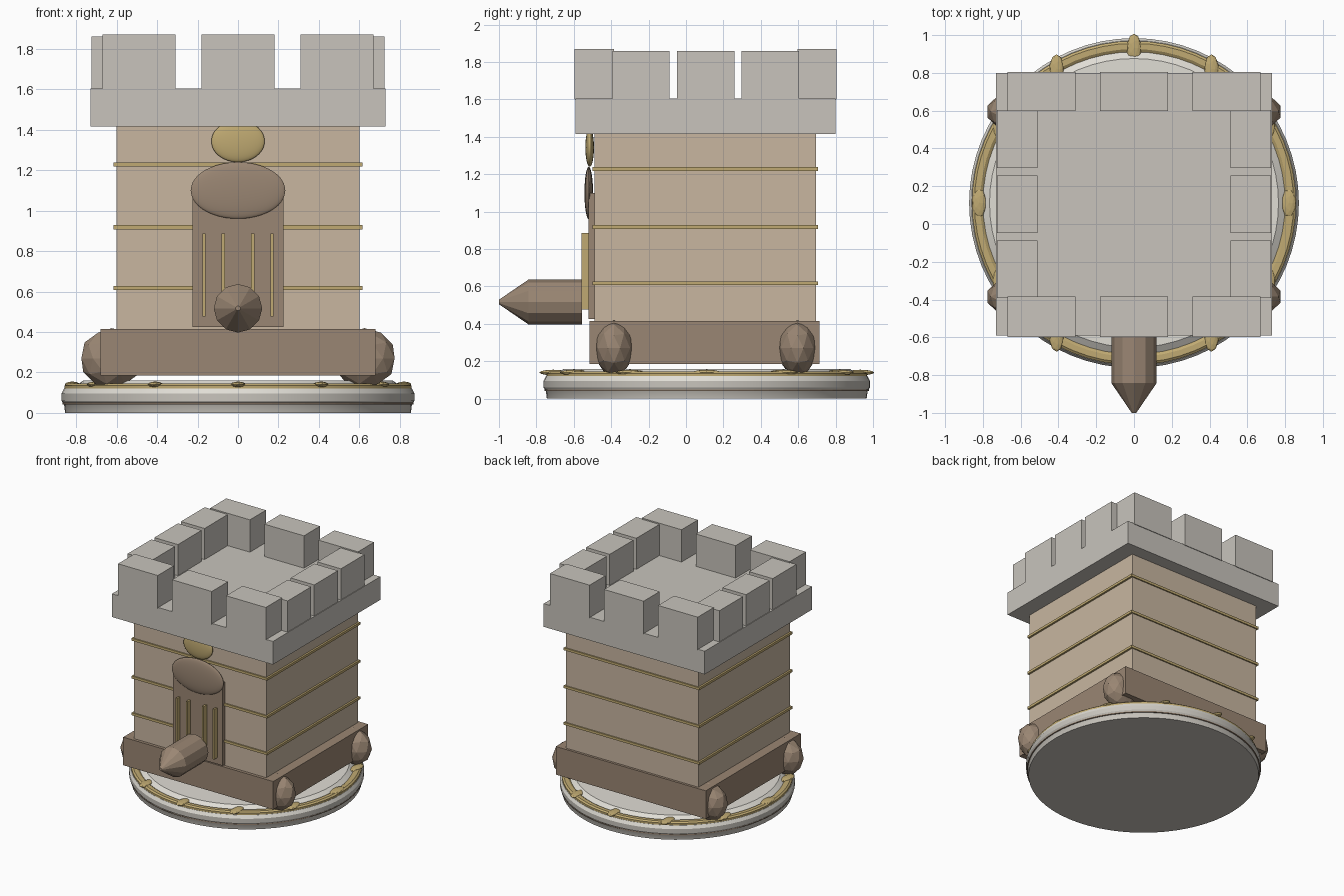
import bpy, bmesh, math
from mathutils import Matrix, Vector

if "Cube" in bpy.data.objects:
    bpy.data.objects.remove(bpy.data.objects["Cube"])

CY = 0.105  # shared centre line of base and tower in y


def material(name, rgb):
    m = bpy.data.materials.new(name)
    lin = [((c / 255 + 0.055) / 1.055) ** 2.4 for c in rgb]
    m.diffuse_color = (*lin, 1)
    m.use_nodes = True
    m.node_tree.nodes["Principled BSDF"].inputs["Base Color"].default_value = m.diffuse_color
    return m


STONE = material("grey stone", (200, 196, 188))
IVORY = material("ivory", (224, 221, 213))
TAN = material("tan wall", (200, 182, 160))
BROWN = material("brown wood", (154, 134, 115))
GOLD = material("gold trim", (192, 170, 114))


def finish(name, bm, mat, smooth=False):
    bmesh.ops.recalc_face_normals(bm, faces=bm.faces)
    me = bpy.data.meshes.new(name)
    bm.to_mesh(me)
    bm.free()
    me.materials.append(mat)
    ob = bpy.data.objects.new(name, me)
    bpy.context.collection.objects.link(ob)
    if smooth:
        bpy.ops.object.select_all(action='DESELECT')
        ob.select_set(True)
        bpy.context.view_layer.objects.active = ob
        bpy.ops.object.shade_smooth_by_angle(angle=math.radians(30))
    return ob


def box(name, x0, x1, y0, y1, z0, z1, mat):
    bm = bmesh.new()
    mx = (Matrix.Translation(((x0 + x1) / 2, (y0 + y1) / 2, (z0 + z1) / 2))
          @ Matrix.Diagonal((x1 - x0, y1 - y0, z1 - z0, 1)))
    bmesh.ops.create_cube(bm, size=1, matrix=mx)
    return finish(name, bm, mat)


def ellipsoid(name, centre, radii, mat, sub=2, smooth=False):
    bm = bmesh.new()
    mx = Matrix.Translation(centre) @ Matrix.Diagonal((*radii, 1))
    bmesh.ops.create_icosphere(bm, subdivisions=sub, radius=1, matrix=mx)
    return finish(name, bm, mat, smooth)


def lathe(name, profile, mat, seg, matrix, smooth=False, closed=False):
    """Revolve (radius, height) points; open profiles are capped."""
    bm = bmesh.new()
    rings = [[bm.verts.new(matrix @ Vector((r * math.cos(2 * math.pi * i / seg),
                                            r * math.sin(2 * math.pi * i / seg), h)))
              for i in range(seg)] for r, h in profile]
    pairs = list(zip(rings, rings[1:]))
    if closed:
        pairs.append((rings[-1], rings[0]))
    else:
        bm.faces.new(rings[0])
        bm.faces.new(rings[-1])
    for a, b in pairs:
        for i in range(seg):
            j = (i + 1) % seg
            bm.faces.new((a[i], a[j], b[j], b[i]))
    return finish(name, bm, mat, smooth)


# Round base: drum, rim, gold ring and raised floor
at_base = Matrix.Translation((0, 0.111, 0))
lathe("base_drum", [(0.855, 0), (0.86, 0.04), (0.873, 0.06), (0.873, 0.095)],
      STONE, 64, at_base, True)
lathe("base_rim", [(0.873, 0.095), (0.86, 0.12)], IVORY, 64, at_base, True)
lathe("base_stripe", [(0.855, 0.04), (0.868, 0.042), (0.868, 0.05), (0.855, 0.052)],
      BROWN, 64, at_base, closed=True)
lathe("base_gold_ring", [(0.80, 0.11), (0.80, 0.135), (0.815, 0.145),
                         (0.845, 0.145), (0.858, 0.135), (0.858, 0.11)],
      GOLD, 64, at_base, True, closed=True)
lathe("base_floor", [(0.81, 0.11), (0.80, 0.135), (0.765, 0.16)],
      IVORY, 64, at_base, True)

# Twelve studs on the gold ring
for i in range(12):
    a = math.radians(30 * i)
    ellipsoid(f"base_stud_{i}", (0.82 * math.cos(a), 0.111 + 0.82 * math.sin(a), 0.14),
              (0.038, 0.077, 0.015), GOLD)

# Plinth carried by four faceted feet
box("plinth", -0.68, 0.68, -0.515, 0.715, 0.185, 0.415, BROWN)
for sx in (-1, 1):
    for y in (-0.385, 0.595):
        ellipsoid("foot", (sx * 0.625, y, 0.27), (0.157, 0.107, 0.149), BROWN)

# Tower walls and gold bands
box("tower_wall", -0.60, 0.60, -0.49, 0.695, 0.415, 1.42, TAN)
for z in (0.617, 0.918, 1.228):
    box("wall_band", -0.615, 0.615, -0.50, 0.705, z - 0.01, z + 0.01, GOLD)

# Battlement slab and merlons
box("battlement_slab", -0.73, 0.73, -0.59, 0.80, 1.415, 1.605, STONE)
for x in (-0.49, 0, 0.49):
    for y0, y1 in ((-0.597, -0.385), (0.597, 0.805)):
        box("end_merlon", x - 0.18, x + 0.18, y0, y1, 1.60, 1.87, STONE)
for y in (-0.24, 0.105, 0.45):
    for sx in (-1, 1):
        box("side_merlon", sx * 0.618 - 0.107, sx * 0.618 + 0.107,
            y - 0.153, y + 0.153, 1.60, 1.86, STONE)

# Door with oval top, gold bars and gold boss
box("door", -0.225, 0.225, -0.52, -0.485, 0.425, 1.10, BROWN)
ellipsoid("door_arch", (0, -0.52, 1.10), (0.234, 0.023, 0.14), BROWN, 4, True)
ellipsoid("door_boss", (0, -0.515, 1.343), (0.132, 0.023, 0.103), GOLD, 4, True)
for x in (-0.168, -0.073, 0.073, 0.168):
    box("door_bar", x - 0.008, x + 0.008, -0.56, -0.515, 0.477, 0.886, GOLD)

# Pointed ram sticking out of the door
forward = Matrix.Translation((0, 0, 0.517)) @ Matrix.Rotation(math.radians(90), 4, 'X')
lathe("ram", [(0.12, 0.555), (0.12, 0.842), (0.012, 1.0)], BROWN, 12, forward)
